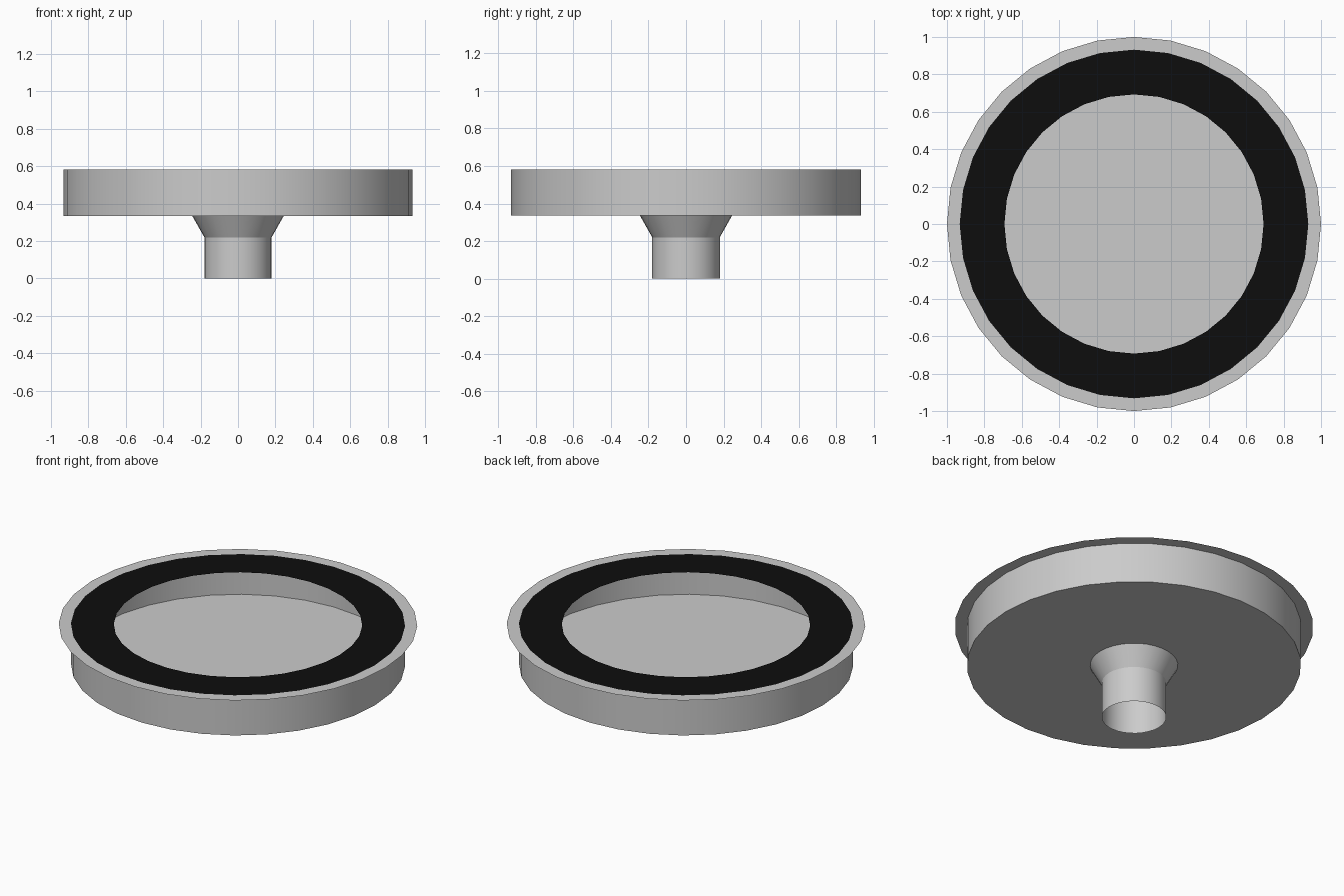
import bpy, bmesh, math

if "Cube" in bpy.data.objects:
    bpy.data.objects.remove(bpy.data.objects["Cube"])

SIDES = 32


def lathe(name, profile, cap_start=False, smooth=True):
    """Revolve (radius, z) points around z; optionally close the first ring."""
    bm = bmesh.new()
    rings = []
    for r, z in profile:
        rings.append([bm.verts.new((r * math.cos(2 * math.pi * i / SIDES),
                                    r * math.sin(2 * math.pi * i / SIDES), z))
                      for i in range(SIDES)])
    for a, b in zip(rings, rings[1:]):
        for i in range(SIDES):
            j = (i + 1) % SIDES
            bm.faces.new((a[i], a[j], b[j], b[i]))
    if cap_start:
        bm.faces.new(rings[0][::-1])
    mesh = bpy.data.meshes.new(name)
    bm.to_mesh(mesh)
    bm.free()
    ob = bpy.data.objects.new(name, mesh)
    bpy.context.collection.objects.link(ob)
    if smooth:
        bpy.ops.object.select_all(action='DESELECT')
        ob.select_set(True)
        bpy.context.view_layer.objects.active = ob
        bpy.ops.object.shade_smooth_by_angle(angle=math.radians(25))
    return ob


# Open pipe widening into a collar under the basin
lathe("neck", [(0.18, 0.0), (0.18, 0.22), (0.245, 0.335)])

# Shallow drum: closed flat floor and upright wall
lathe("drum", [(0.932, 0.335), (0.932, 0.582)], cap_start=True)

# Thin overhanging lip around the top
lathe("lip", [(1.0, 0.582), (0.932, 0.582)])

# Black ring covering the outer part of the opening
ring = lathe("top_ring", [(0.932, 0.582), (0.693, 0.582)])
black = bpy.data.materials.new("black")
black.diffuse_color = (0.004, 0.004, 0.004, 1)
black.use_nodes = True
black.node_tree.nodes["Principled BSDF"].inputs["Base Color"].default_value = black.diffuse_color
ring.data.materials.append(black)
